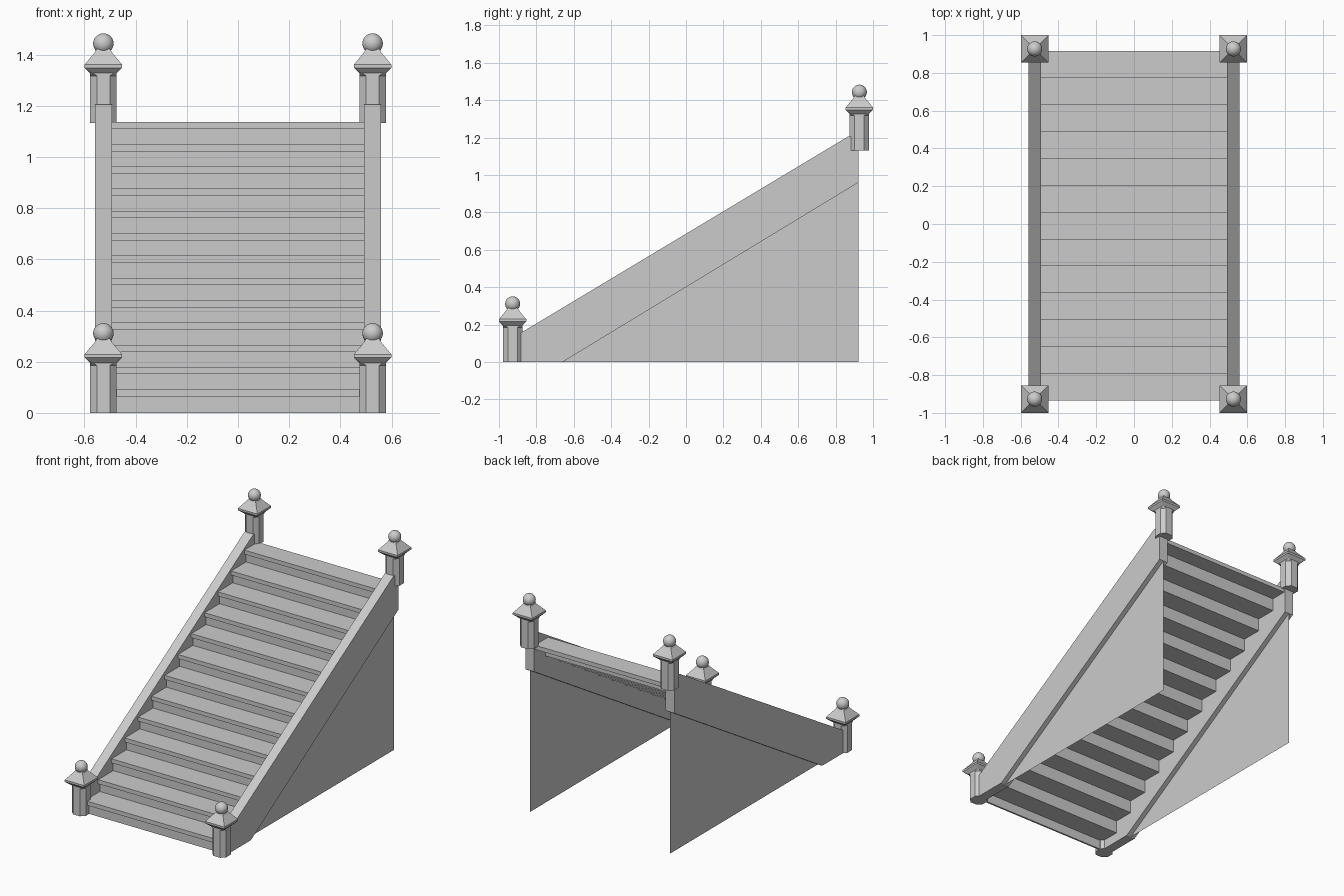
import bpy, bmesh
from mathutils import Vector

if "Cube" in bpy.data.objects:
    bpy.data.objects.remove(bpy.data.objects["Cube"])

STEPS, RUN, RISE = 13, 0.1423, 0.0871
FRONT_Y, FIRST_Z = -0.935, 0.092


def finish(name, bm):
    bmesh.ops.remove_doubles(bm, verts=bm.verts, dist=1e-5)
    bmesh.ops.recalc_face_normals(bm, faces=bm.faces)
    mesh = bpy.data.meshes.new(name)
    bm.to_mesh(mesh)
    bm.free()
    ob = bpy.data.objects.new(name, mesh)
    bpy.context.collection.objects.link(ob)
    return ob


def prism(name, profile, x0, x1):
    """Extrude a (y, z) profile along x; a flat sheet when x0 == x1."""
    bm = bmesh.new()
    face = bm.faces.new([bm.verts.new((x0, y, z)) for y, z in profile])
    if x1 != x0:
        ext = bmesh.ops.extrude_face_region(bm, geom=[face])
        verts = [g for g in ext["geom"] if isinstance(g, bmesh.types.BMVert)]
        bmesh.ops.translate(bm, verts=verts, vec=(x1 - x0, 0, 0))
    return finish(name, bm)


def post(name, x, y, z):
    """Chamfered post with a flared square cap, lofted from rings."""
    rings = [(.052, .025, 0), (.052, .025, .185), (.052, .04, .195),
             (.073, .073, .216), (.073, .073, .229),
             (.034, .034, .276), (.026, .026, .29)]
    bm = bmesh.new()
    loops = []
    for h, c, rz in rings:
        pts = [(h, -c), (h, c), (c, h), (-c, h), (-h, c), (-h, -c), (-c, -h), (c, -h)]
        loops.append([bm.verts.new((x + px, y + py, z + rz)) for px, py in pts])
    for a, b in zip(loops, loops[1:]):
        for i in range(8):
            j = (i + 1) % 8
            bm.faces.new((a[i], a[j], b[j], b[i]))
    bm.faces.new(loops[0][::-1])
    bm.faces.new(loops[-1])
    bmesh.ops.dissolve_degenerate(bm, dist=1e-5, edges=bm.edges)
    finish(name, bm)

    # ball finial
    bm = bmesh.new()
    bmesh.ops.create_uvsphere(bm, u_segments=24, v_segments=14, radius=0.04)
    bmesh.ops.translate(bm, verts=bm.verts, vec=Vector((x, y, z + 0.311)))
    for f in bm.faces:
        f.smooth = True
    finish(name + "_ball", bm)


# treads with a small nosing, and thin risers beneath them
for i in range(STEPS):
    y, z = FRONT_Y + i * RUN, FIRST_Z + i * RISE
    back = y + RUN + (0.03 if i < STEPS - 1 else 0)
    prism(f"tread_{i + 1}", [(y, z - .028), (back, z - .028), (back, z), (y, z)], -.495, .495)
    low = max(0, z - RISE - .005)
    prism(f"riser_{i + 1}", [(y + .018, low), (y + .03, low),
                             (y + .03, z - .028), (y + .018, z - .028)], -.495, .495)

# stringers, side panels and newel posts on both sides
stringer = [(-.935, 0), (-.66, 0), (.922, .96), (.922, 1.205), (.865, 1.205), (-.935, .125)]
panel = [(-.66, 0), (.922, 0), (.922, .96)]
for side, s in (("left", -1), ("right", 1)):
    prism(f"stringer_{side}", stringer, s * .493, s * .559)
    prism(f"side_panel_{side}", panel, s * .526, s * .526)
    post(f"bottom_post_{side}", s * .526, -.927, 0)
    post(f"top_post_{side}", s * .526, .927, 1.132)
